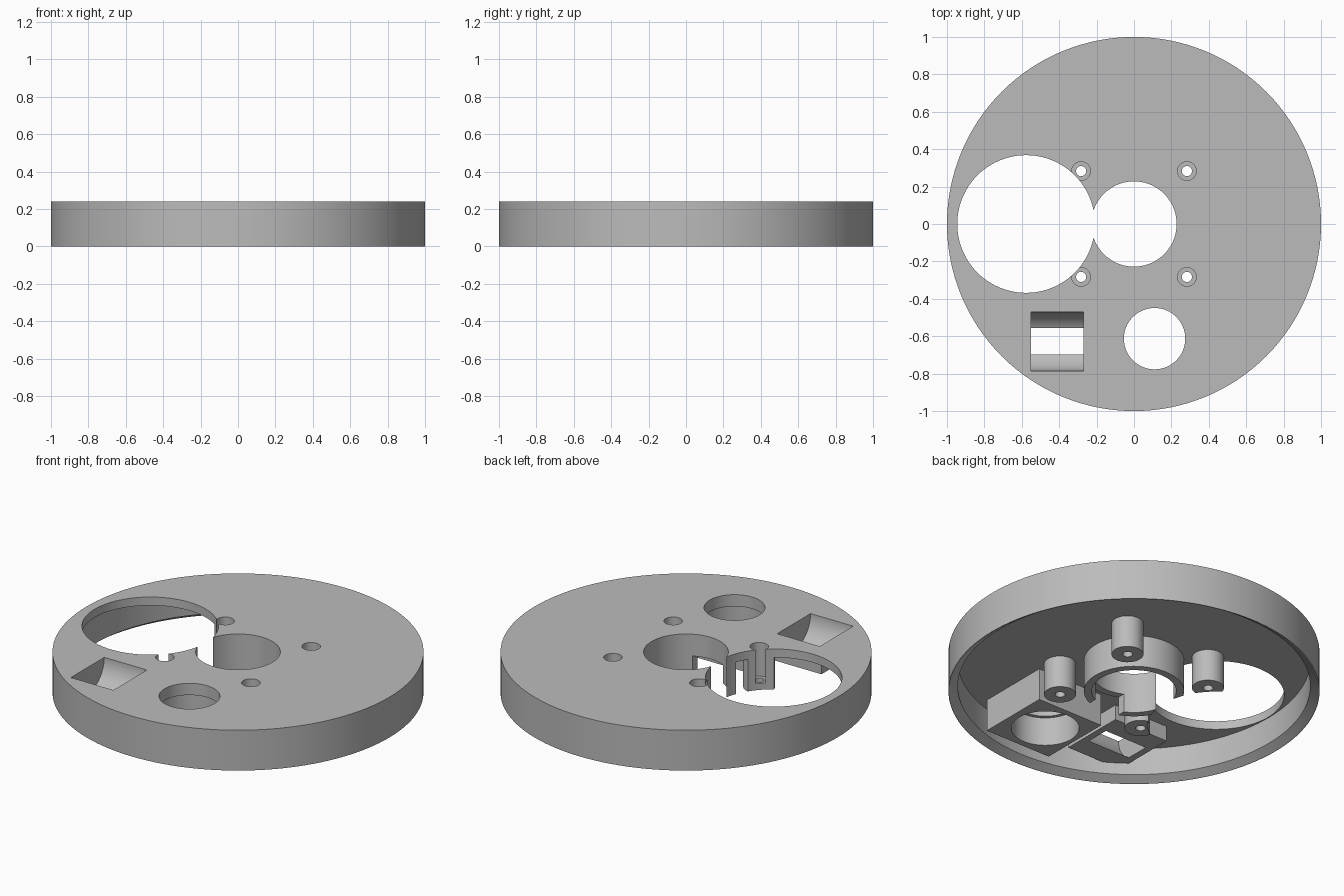
import bpy, bmesh, math
from mathutils import Matrix

cube = bpy.data.objects.get("Cube")
if cube:
    bpy.data.objects.remove(cube, do_unlink=True)

grey = bpy.data.materials.new("plain grey")
grey.use_nodes = True
COLOUR = (0.5, 0.5, 0.5, 1)
grey.diffuse_color = COLOUR
grey.node_tree.nodes["Principled BSDF"].inputs["Base Color"].default_value = COLOUR

TOP, FLOOR, SINK = 0.24, 0.19, 0.2


def finish(name, bm):
    mesh = bpy.data.meshes.new(name)
    bm.to_mesh(mesh)
    bm.free()
    mesh.materials.append(grey)
    ob = bpy.data.objects.new(name, mesh)
    bpy.context.collection.objects.link(ob)
    return ob


def cylinder(name, x, y, z0, z1, r0, r1=None, sides=96):
    bm = bmesh.new()
    bmesh.ops.create_cone(bm, cap_ends=True, segments=sides, radius1=r0,
                          radius2=r0 if r1 is None else r1, depth=z1 - z0,
                          matrix=Matrix.Translation((x, y, (z0 + z1) / 2)))
    return finish(name, bm)


def box(name, x0, x1, y0, y1, z0, z1):
    bm = bmesh.new()
    centre = Matrix.Translation(((x0 + x1) / 2, (y0 + y1) / 2, (z0 + z1) / 2))
    size = Matrix.Diagonal((x1 - x0, y1 - y0, z1 - z0, 1))
    bmesh.ops.create_cube(bm, size=1, matrix=centre @ size)
    return finish(name, bm)


def carve(ob, *cutters, operation='DIFFERENCE'):
    bpy.context.view_layer.objects.active = ob
    for c in cutters:
        m = ob.modifiers.new("carve", 'BOOLEAN')
        m.operation, m.solver, m.object = operation, 'EXACT', c
        bpy.ops.object.modifier_apply(modifier=m.name)


# Cutters shared between parts
big_hole = cylinder("big_hole_cutter", -0.577, 0, -0.1, 0.4, 0.368)
centre_hole = cylinder("centre_hole_cutter", 0, 0, -0.1, 0.4, 0.228)
round_hole = cylinder("round_hole_cutter", 0.11, -0.613, -0.1, 0.4, 0.164)
round_bore = cylinder("round_bore_cutter", 0.11, -0.613, -0.1, 0.17, 0.183)
hollow = cylinder("hollow_cutter", 0, 0, -0.1, FLOOR, 0.95, sides=128)
chamfer = cylinder("chamfer_cutter", 0, 0, -0.02, 0.03, 1.025, 0.95, sides=128)
notch = box("notch_cutter", -0.1, 0.1, -0.4, -0.1, -0.1, 0.11)
rim_limit = cylinder("rim_limit_cutter", 0, 0, -0.1, 0.4, 0.97, sides=128)

# Scoop cutter: a cylinder lying along x
bm = bmesh.new()
bmesh.ops.create_cone(bm, cap_ends=True, segments=96, radius1=0.157, radius2=0.157,
                      depth=0.28, matrix=Matrix.Translation((-0.41, -0.628, TOP))
                      @ Matrix.Rotation(math.pi / 2, 4, 'Y'))
scoop = finish("scoop_cutter", bm)
cutters = [big_hole, centre_hole, round_hole, round_bore, hollow, chamfer,
           notch, rim_limit, scoop]

# Cover plate with its rim
plate = cylinder("cover_plate", 0, 0, 0, TOP, 1, sides=128)
carve(plate, hollow, chamfer, big_hole, centre_hole, round_hole, scoop)
parts = [plate]

# Collar around the centre hole
collar = cylinder("centre_collar", 0, 0, 0, SINK, 0.27)
carve(collar, centre_hole, big_hole, notch)
parts.append(collar)

# Four screw posts with counterbores
for side, x in (("left", 0.283), ("right", -0.283)):
    for end, y in (("front", -0.283), ("back", 0.283)):
        post = cylinder(f"{end}_{side}_post", x, y, 0, SINK, 0.086, sides=48)
        counterbore = cylinder("counterbore_cutter", x, y, 0.04, 0.4, 0.05, sides=48)
        screw_hole = cylinder("screw_hole_cutter", x, y, -0.1, 0.4, 0.027, sides=32)
        carve(post, counterbore, screw_hole, big_hole)
        carve(plate, counterbore)
        parts.append(post)
        cutters += [counterbore, screw_hole]

# Block behind the round hole
block = box("round_hole_block", -0.1, 0.335, -0.835, -0.395, 0, SINK)
carve(block, round_bore, round_hole)
parts.append(block)

# Housing under the scoop, open at the bottom
housing = box("scoop_housing", -0.59, -0.23, -0.825, -0.43, 0.1, SINK)
carve(housing, rim_limit, operation='INTERSECT')
carve(housing, scoop, big_hole)
parts.append(housing)

for c in cutters:
    bpy.data.objects.remove(c, do_unlink=True)

bpy.ops.object.select_all(action='DESELECT')
for p in parts:
    p.select_set(True)
bpy.context.view_layer.objects.active = plate
bpy.ops.object.shade_smooth_by_angle(angle=math.radians(30))
